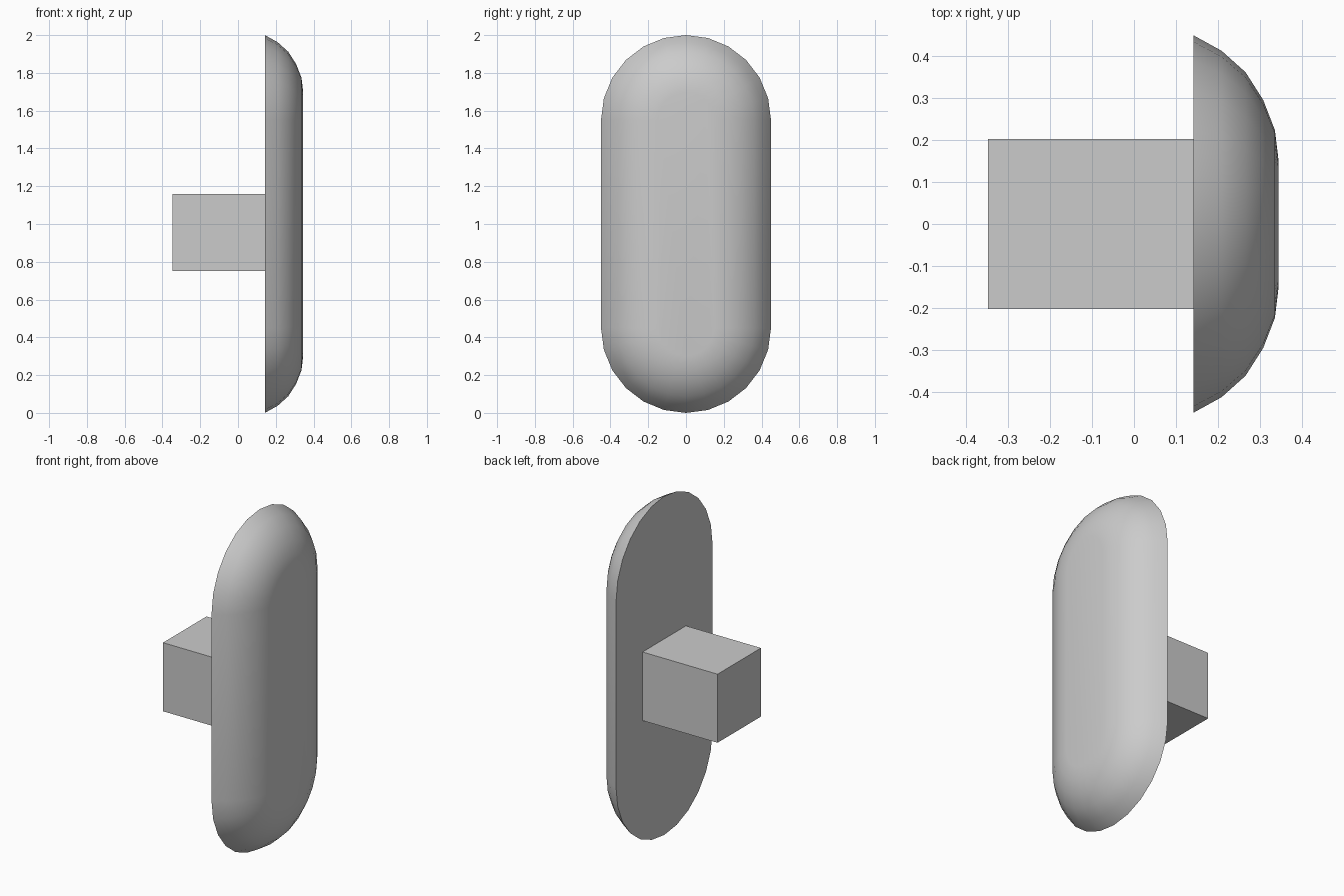
import bpy
import bmesh
from math import cos, sin, pi

cube = bpy.data.objects.get("Cube")
if cube:
    bpy.data.objects.remove(cube, do_unlink=True)

grey = bpy.data.materials.new("light grey")
grey.use_nodes = True
colour = (0.6, 0.6, 0.6, 1)
grey.diffuse_color = colour
grey.node_tree.nodes["Principled BSDF"].inputs["Base Color"].default_value = colour


def add_object(name, bm):
    bmesh.ops.recalc_face_normals(bm, faces=bm.faces)
    mesh = bpy.data.meshes.new(name)
    bm.to_mesh(mesh)
    bm.free()
    mesh.materials.append(grey)
    obj = bpy.data.objects.new(name, mesh)
    bpy.context.collection.objects.link(obj)
    return obj


def stadium(bm, x, radius, steps=12):
    """Ring of vertices: two half circles joined by straight sides."""
    ring = []
    for centre, start in ((1.55, 0), (0.45, pi)):
        for i in range(steps + 1):
            a = start + pi * i / steps
            ring.append(bm.verts.new((x, radius * cos(a), centre + radius * sin(a))))
    return ring


# Domed pad: stadium rings shrinking towards the flat outer face
profile = [(0.142, 0.45), (0.209, 0.413), (0.266, 0.362),
           (0.308, 0.296), (0.336, 0.224), (0.345, 0.15)]
bm = bmesh.new()
rings = [stadium(bm, x, r) for x, r in profile]
for a, b in zip(rings, rings[1:]):
    n = len(a)
    for i in range(n):
        j = (i + 1) % n
        bm.faces.new((a[i], a[j], b[j], b[i]))
bm.faces.new(rings[0])
bm.faces.new(rings[-1])
pad = add_object("domed_pad", bm)
bpy.ops.object.select_all(action="DESELECT")
pad.select_set(True)
bpy.context.view_layer.objects.active = pad
bpy.ops.object.shade_smooth_by_angle(angle=pi / 6)

# Square mounting block behind the pad
bm = bmesh.new()
bmesh.ops.create_cube(bm, size=1)
bmesh.ops.scale(bm, vec=(0.49, 0.405, 0.405), verts=bm.verts)
bmesh.ops.translate(bm, vec=(-0.103, 0, 0.955), verts=bm.verts)
add_object("mounting_block", bm)
